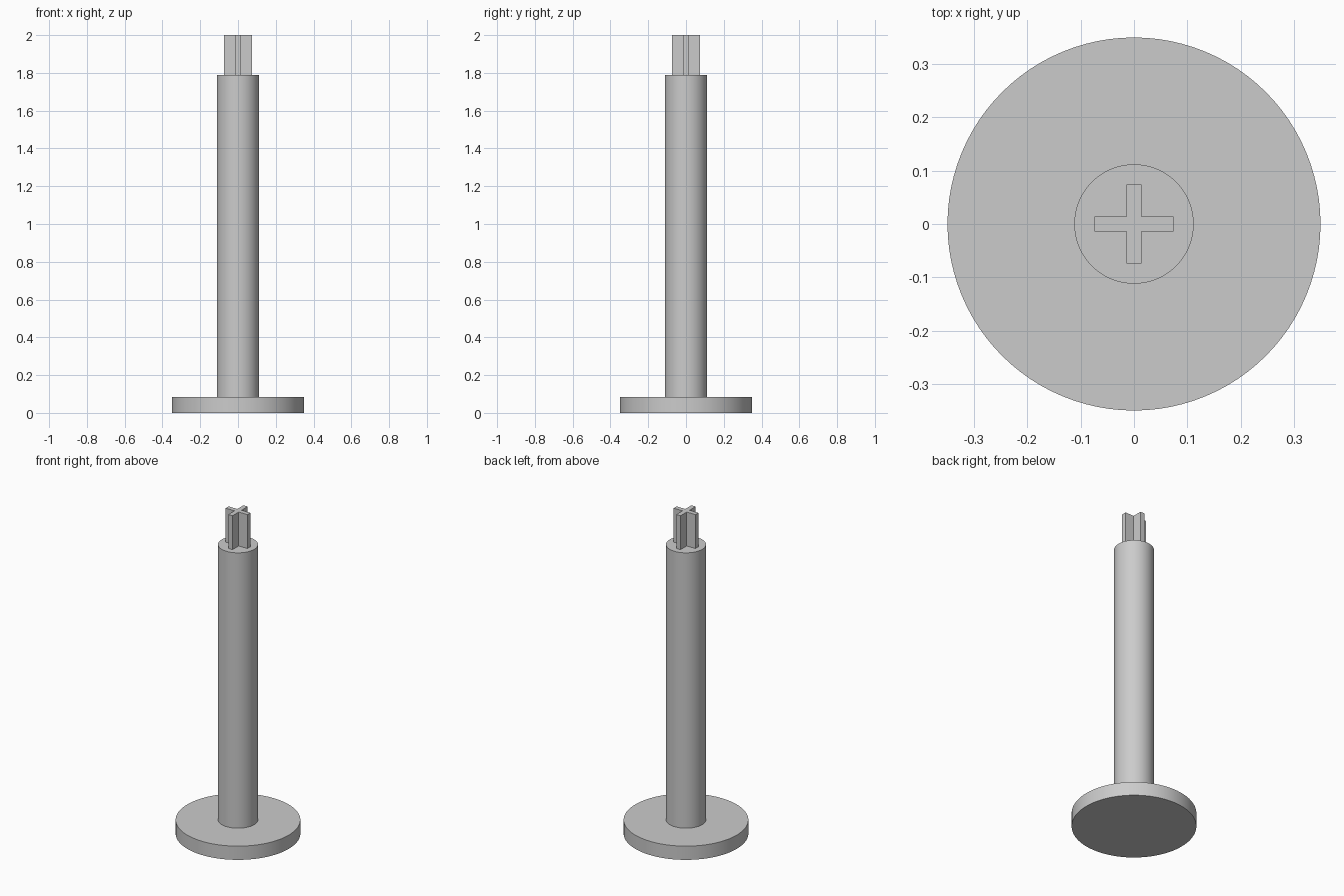
import bpy
import bmesh
import math

if "Cube" in bpy.data.objects:
    bpy.data.objects.remove(bpy.data.objects["Cube"])

grey = bpy.data.materials.new("light_grey")
grey.diffuse_color = (0.6, 0.6, 0.6, 1.0)
grey.use_nodes = True
grey.node_tree.nodes["Principled BSDF"].inputs["Base Color"].default_value = grey.diffuse_color


def cylinder(name, radius, z0, z1):
    bpy.ops.mesh.primitive_cylinder_add(vertices=96, radius=radius, depth=z1 - z0,
                                        location=(0, 0, (z0 + z1) / 2))
    obj = bpy.context.object
    obj.name = name
    obj.data.materials.append(grey)
    bpy.ops.object.shade_smooth_by_angle(angle=math.radians(30))


def cross_prism(name, reach, half, z0, z1):
    # One quarter of the outline, turned four times
    quarter = [(reach, -half), (reach, half), (half, half)]
    outline = []
    for _ in range(4):
        outline += quarter
        quarter = [(-y, x) for x, y in quarter]
    bm = bmesh.new()
    face = bm.faces.new([bm.verts.new((x, y, z0)) for x, y in outline])
    top = bmesh.ops.extrude_face_region(bm, geom=[face])
    bmesh.ops.translate(bm, vec=(0, 0, z1 - z0),
                        verts=[v for v in top["geom"] if isinstance(v, bmesh.types.BMVert)])
    bmesh.ops.recalc_face_normals(bm, faces=bm.faces)
    mesh = bpy.data.meshes.new(name)
    bm.to_mesh(mesh)
    bm.free()
    mesh.materials.append(grey)
    bpy.context.collection.objects.link(bpy.data.objects.new(name, mesh))


# Round foot, tall shaft and cross-shaped key on top
cylinder("base_disc", 0.35, 0.0, 0.085)
cylinder("shaft", 0.112, 0.085, 1.79)
cross_prism("cross_key", 0.0745, 0.0145, 1.79, 2.0)
